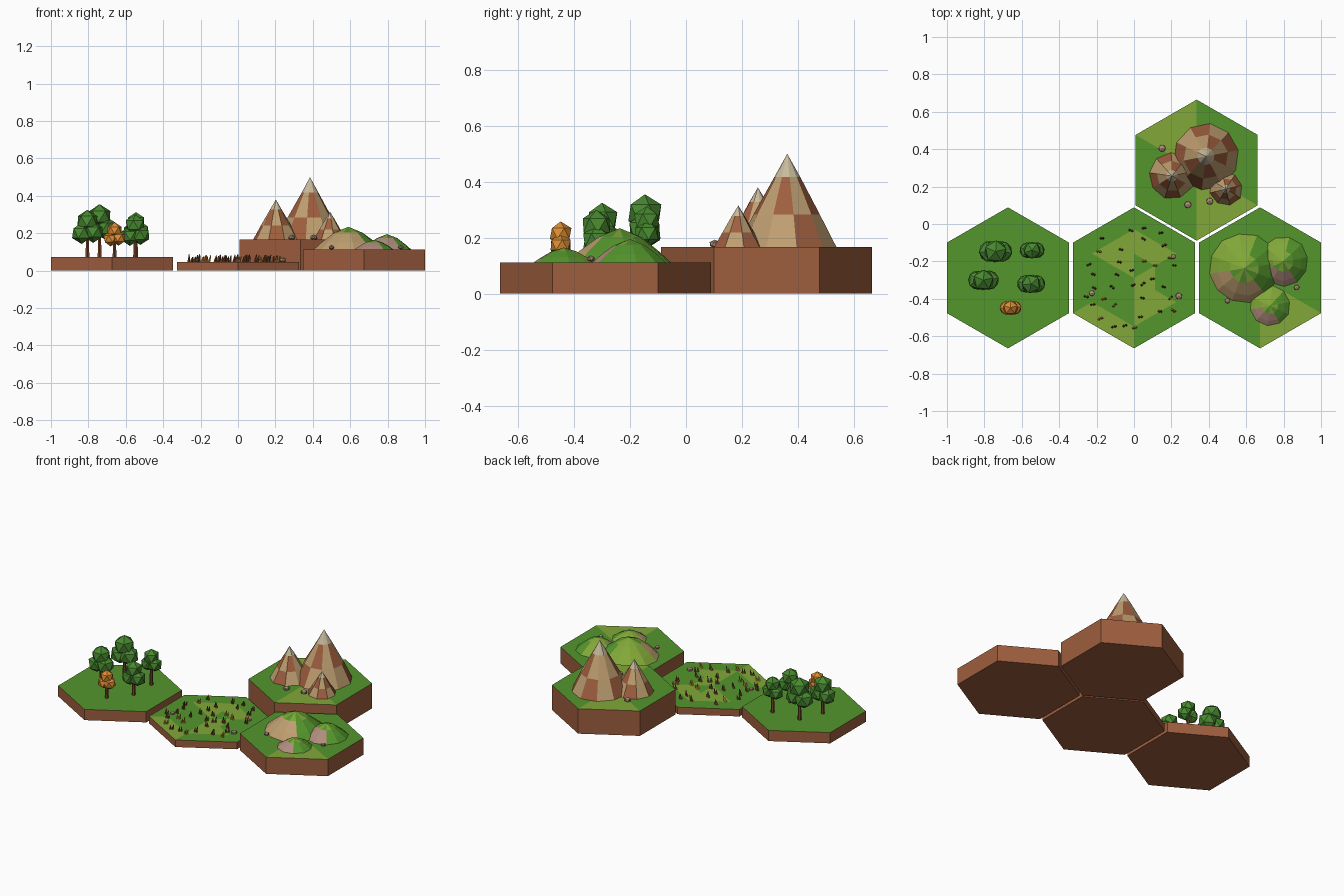
import bpy, bmesh, math, random
from mathutils import Vector, Matrix

if "Cube" in bpy.data.objects:
    bpy.data.objects.remove(bpy.data.objects["Cube"])

random.seed(4)

def srgb(r, g, b):
    return [((c / 255 + 0.055) / 1.055) ** 2.4 for c in (r, g, b)] + [1]

def material(name, *rgb):
    m = bpy.data.materials.new(name)
    m.diffuse_color = srgb(*rgb)
    m.use_nodes = True
    m.node_tree.nodes["Principled BSDF"].inputs["Base Color"].default_value = m.diffuse_color
    return m

GRASS = material("grass green", 84, 150, 44)
LIGHT = material("light green", 130, 168, 56)
DIRT = material("dirt brown", 158, 94, 62)
LEAF = material("leaf green", 72, 138, 48)
ORANGE = material("autumn orange", 222, 142, 50)
BARK = material("bark brown", 122, 70, 42)
TAN = material("tan rock", 190, 158, 112)
CAP = material("pale summit", 200, 186, 156)
STONE = material("grey stone", 176, 140, 124)

def finish(name, bm, mats):
    bmesh.ops.recalc_face_normals(bm, faces=bm.faces[:])
    mesh = bpy.data.meshes.new(name)
    bm.to_mesh(mesh)
    bm.free()
    for m in mats:
        mesh.materials.append(m)
    ob = bpy.data.objects.new(name, mesh)
    bpy.context.collection.objects.link(ob)
    return ob

def stacked(bm, loops, rule, tip=None):
    """Skin stacked vertex loops; rule(ring, side) gives the material index."""
    n = len(loops[0])
    for k in range(len(loops) - 1):
        for i in range(n):
            j = (i + 1) % n
            f = bm.faces.new((loops[k][i], loops[k][j], loops[k + 1][j], loops[k + 1][i]))
            f.material_index = rule(k, i)
    if tip:
        for i in range(n):
            f = bm.faces.new((loops[-1][i], loops[-1][(i + 1) % n], tip))
            f.material_index = rule(len(loops) - 1, i)

# Hexagonal tiles: dirt sides, top split in sectors and rings
def tile(name, cx, cy, top, light):
    bm = bmesh.new()
    def loop(r, z):
        return [bm.verts.new((cx + r * math.cos(math.radians(90 + 60 * i)),
                              cy + r * math.sin(math.radians(90 + 60 * i)), z)) for i in range(6)]
    loops = [loop(0.377, 0), loop(0.377, top), loop(0.26, top), loop(0.13, top)]
    def rule(k, i):
        return 0 if k == 0 else (2 if (k, i) in light else 1)
    stacked(bm, loops, rule, bm.verts.new((cx, cy, top)))
    bm.faces.new(loops[0][::-1]).material_index = 0
    finish(name, bm, [DIRT, GRASS, LIGHT])

def sectors(*ids):
    return {(k, i) for k in (1, 2, 3) for i in ids}

tile("forest_tile", -0.674, -0.288, 0.072, set())
tile("plains_tile", 0, -0.288, 0.047,
     {(1, 2), (2, 0), (2, 3), (2, 5), (3, 4), (3, 3), (3, 0)})
tile("hills_tile", 0.674, -0.288, 0.112, sectors(3))
tile("mountain_tile", 0.335, 0.288, 0.167, sectors(0, 3))

# Peaks and hills share one faceted mound builder
def mound(name, x, y, z, r, h, n, profile, rule, mats, jitter):
    bm = bmesh.new()
    loops = []
    for pr, pz in profile:
        ring = []
        for i in range(n):
            a = 2 * math.pi * (i + 0.3) / n
            q = r * pr * (1 + random.uniform(-jitter, jitter))
            ring.append(bm.verts.new((x + q * math.cos(a), y + q * math.sin(a), z + h * pz)))
        loops.append(ring)
    stacked(bm, loops, rule, bm.verts.new((x, y, z + h)))
    bm.faces.new(loops[0][::-1])
    finish(name, bm, mats)

# Mountains: patchwork of brown and tan bands under a pale summit
def rock_rule(k, i):
    return 2 if k == 2 else (1 if (i + k) % 2 or (i % 5 == 3) else 0)

PEAK = [(1, 0), (0.67, 0.35), (0.26, 0.75)]
for k, (x, y, r, h, n) in enumerate([(0.385, 0.362, 0.178, 0.333, 10),
                                     (0.203, 0.257, 0.122, 0.213, 9),
                                     (0.492, 0.187, 0.088, 0.148, 8)]):
    mound(f"peak_{k + 1}", x, y, 0.167, r, h, n, PEAK, rock_rule, [DIRT, TAN, CAP], 0.03)

# Hills: grassy domes with a bare patch on the front left
def hill_rule_for(n):
    def rule(k, i):
        a = 360 * (i + 0.8) / n
        if k < 2 and 195 < a < 300:
            return 2
        return 1 if 60 < a < 200 or (k == 2 and i % 2) else 0
    return rule

DOME = [(1, 0), (0.78, 0.32), (0.42, 0.74)]
for k, (x, y, r, h, n) in enumerate([(0.59, -0.237, 0.186, 0.122, 12),
                                     (0.797, -0.2, 0.132, 0.083, 11),
                                     (0.727, -0.437, 0.107, 0.053, 10)]):
    mound(f"hill_{k + 1}", x, y, 0.112, r, h, n, DOME, hill_rule_for(n),
          [GRASS, LIGHT, TAN if k == 0 else STONE], 0.02)

def blob(bm, pos, r, squash=1.0, index=0):
    m = (Matrix.Translation(pos) @ Matrix.Rotation(random.uniform(0, 6), 4, 'Z')
         @ Matrix.Diagonal((r, r, r * squash, 1)))
    made = bmesh.ops.create_icosphere(bm, subdivisions=1, radius=1, matrix=m)
    for f in {f for v in made["verts"] for f in v.link_faces}:
        f.material_index = index

# Trees: thin trunk, two low leaf clumps and one on top
def tree(name, x, y, top, r, leaf):
    bm = bmesh.new()
    low = top - 2.1 * r
    base = 0.072
    bmesh.ops.create_cone(bm, cap_ends=True, segments=6, radius1=0.012, radius2=0.008,
                          depth=low - base,
                          matrix=Matrix.Translation((x, y, (base + low) / 2)))
    for dx, dz, s in ((0, -1, 1.0), (-0.5, -2.05, 0.95), (0.5, -1.95, 0.95)):
        blob(bm, Vector((x + dx * r, y, top + dz * r)), r * s, 1, 1)
    finish(name, bm, [BARK, leaf])

TREES = [(-0.74, -0.147, 0.355, 0.066, LEAF), (-0.545, -0.14, 0.312, 0.05, LEAF),
         (-0.805, -0.3, 0.325, 0.061, LEAF), (-0.55, -0.32, 0.30, 0.056, LEAF),
         (-0.66, -0.448, 0.258, 0.043, ORANGE)]
for k, t in enumerate(TREES):
    tree(f"tree_{k + 1}", *t)

# Loose stones
STONES = [(0.21, -0.175, 0.047, 0.014), (0.24, -0.385, 0.047, 0.02),
          (-0.225, -0.37, 0.047, 0.017), (0.15, 0.405, 0.167, 0.021),
          (0.288, 0.103, 0.167, 0.021), (0.405, 0.122, 0.167, 0.021),
          (0.5, -0.41, 0.117, 0.016), (0.87, -0.34, 0.117, 0.016)]
for k, (x, y, z, r) in enumerate(STONES):
    bm = bmesh.new()
    blob(bm, Vector((x, y, z + r * 0.5)), r, 0.75)
    finish(f"stone_{k + 1}", bm, [STONE])

# Dry grass blades scattered in small tufts over the plains
bm = bmesh.new()
spots = []
while len(spots) < 36:
    p = Vector((random.uniform(-0.26, 0.24), random.uniform(-0.56, -0.02)))
    if (p - Vector((0, -0.288))).length < 0.285 and all((p - q).length > 0.05 for q in spots):
        spots.append(p)
for k, p in enumerate(spots):
    for dx in (-0.006, 0.006):
        h = random.uniform(0.026, 0.042)
        tilt = Matrix.Rotation(random.uniform(0.0, 0.35), 4, 'Y')
        m = (Matrix.Translation((p.x + dx, p.y + dx * random.uniform(-1, 1), 0.046))
             @ tilt @ Matrix.Translation((0, 0, h / 2)))
        made = bmesh.ops.create_cone(bm, cap_ends=True, segments=4, radius1=0.0075,
                                     radius2=0.002, depth=h, matrix=m)
        for f in {f for v in made["verts"] for f in v.link_faces}:
            f.material_index = 1 if k % 4 == 0 else 0
finish("grass_tufts", bm, [BARK, ORANGE])
